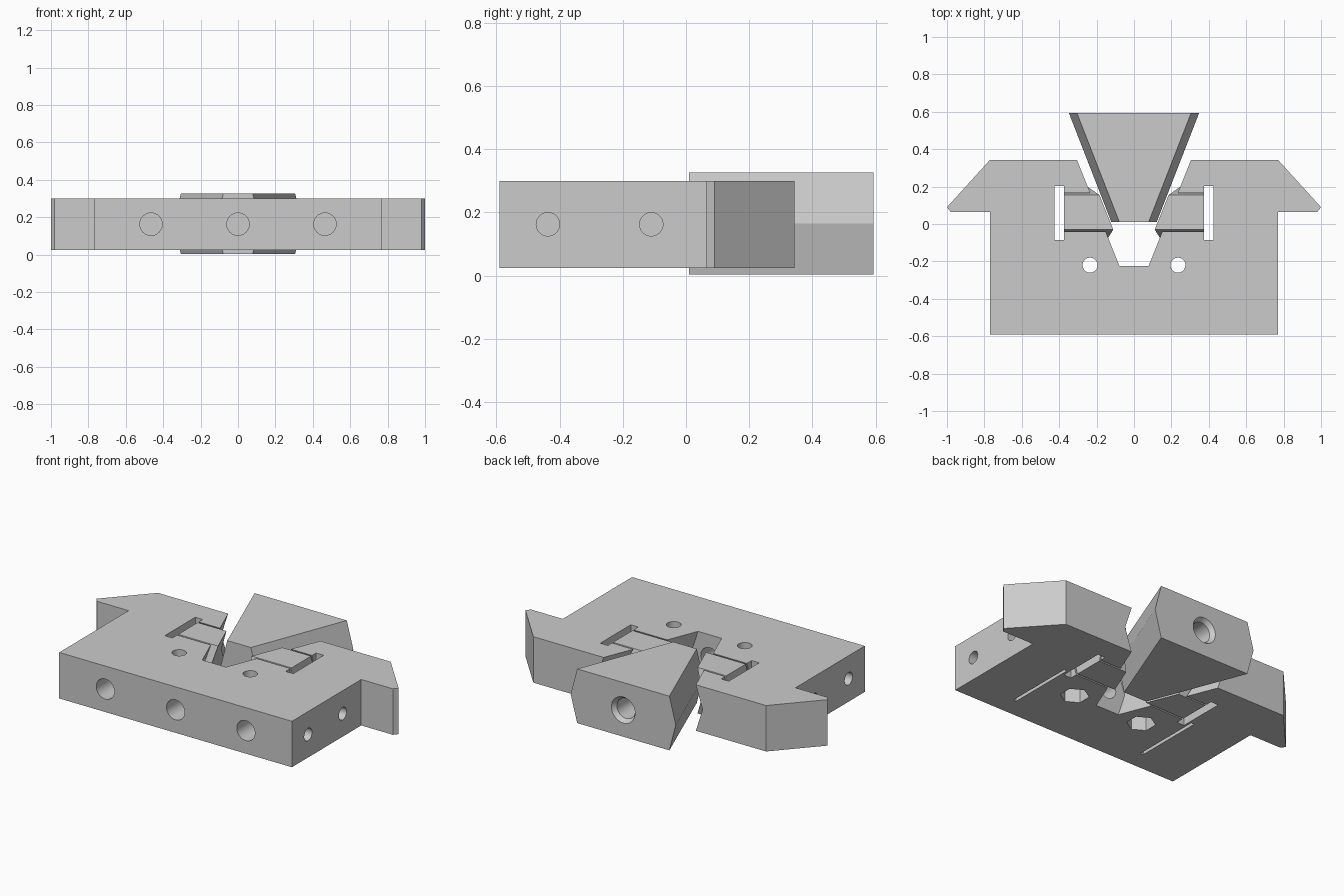
import bpy, bmesh, math
from mathutils import Matrix, Vector

cube = bpy.data.objects.get("Cube")
if cube:
    bpy.data.objects.remove(cube, do_unlink=True)

grey = bpy.data.materials.new("light grey")
grey.use_nodes = True
grey.diffuse_color = (0.6, 0.6, 0.6, 1)
grey.node_tree.nodes["Principled BSDF"].inputs["Base Color"].default_value = (0.6, 0.6, 0.6, 1)

BOTTOM, TOP = 0.025, 0.30
MID = (BOTTOM + TOP) / 2


def finish(name, bm):
    bmesh.ops.recalc_face_normals(bm, faces=bm.faces)
    mesh = bpy.data.meshes.new(name)
    bm.to_mesh(mesh)
    bm.free()
    mesh.materials.append(grey)
    obj = bpy.data.objects.new(name, mesh)
    bpy.context.collection.objects.link(obj)
    return obj


def loft(name, ring_a, ring_b, crease=None):
    """Join two matching rings; crease splits the second cap between two corners."""
    bm = bmesh.new()
    a = [bm.verts.new(p) for p in ring_a]
    b = [bm.verts.new(p) for p in ring_b]
    n = len(a)
    for i in range(n):
        j = (i + 1) % n
        bm.faces.new((a[i], a[j], b[j], b[i]))
    bm.faces.new(a)
    if crease:
        lo, hi = crease
        bm.faces.new(b[lo:hi + 1])
        bm.faces.new(b[hi:] + b[:lo + 1])
    else:
        bm.faces.new(b)
    return finish(name, bm)


def cylinder(start, end, radius, end_radius=None, sides=40):
    start, end = Vector(start), Vector(end)
    axis = end - start
    turn = Vector((0, 0, 1)).rotation_difference(axis).to_matrix().to_4x4()
    bm = bmesh.new()
    bmesh.ops.create_cone(bm, cap_ends=True, segments=sides, radius1=radius,
                          radius2=end_radius or radius, depth=axis.length,
                          matrix=Matrix.Translation((start + end) / 2) @ turn)
    return finish("cutter", bm)


def box(x, y, z):
    ring = [(x[0], y[0]), (x[1], y[0]), (x[1], y[1]), (x[0], y[1])]
    return loft("cutter", [(*p, z[0]) for p in ring], [(*p, z[1]) for p in ring])


def cut(target, cutter):
    cutter.hide_render = True
    mod = target.modifiers.new("cut", 'BOOLEAN')
    mod.operation, mod.solver, mod.object = 'DIFFERENCE', 'EXACT', cutter
    bpy.context.view_layer.objects.active = target
    bpy.ops.object.modifier_apply(modifier=mod.name)
    bpy.data.objects.remove(cutter, do_unlink=True)


def hexagon(half, bulge, low, high):
    """Six (across, z) corners, widest at mid height."""
    mid = (low + high) / 2
    return [(-half, low), (half, low), (half + bulge, mid),
            (half, high), (-half, high), (-half - bulge, mid)]


def taper(name, y0, half0, y1, half1, bulge, low, high):
    return loft(name, [(x, y0, z) for x, z in hexagon(half0, bulge, low, high)],
                [(x, y1, z) for x, z in hexagon(half1, bulge, low, high)])


# Body plate with angled wings
right = [(0.77, -0.59), (0.77, 0.065), (0.98, 0.065), (1.0, 0.09), (0.77, 0.343)]
outline = right + [(-x, y) for x, y in reversed(right)]
body = loft("body_plate", [(*p, BOTTOM) for p in outline], [(*p, TOP) for p in outline])

# Tapered notch with grooved walls
cut(body, taper("cutter", -0.225, 0.078, 0.4, 0.328, 0.045, BOTTOM, TOP))


# Sliding jaw channels: hexagonal section in y and z
def jaw_section(clearance):
    return [(y + 0.0625, z) for y, z in
            hexagon(0.0925 + clearance, 0.044, BOTTOM, TOP)]


def extended_section():
    # Same slopes, carried slightly past both plate faces
    return [(y - math.copysign(0.0032, y - 0.0625) if abs(z - MID) > 0.1 else y,
             z + (0.01 if z > MID + 0.1 else -0.01 if z < MID - 0.1 else 0))
            for y, z in jaw_section(0.01)]


for side in (-1, 1):
    cut(body, loft("cutter", [(side * 0.39, y, z) for y, z in extended_section()],
                   [(side * 0.05, y, z) for y, z in extended_section()]))
    # Cross slot behind the jaw
    cut(body, box(sorted((side * 0.375, side * 0.425)), (-0.085, 0.203), (-0.1, 0.5)))
    # Vertical screw hole with a nut pocket underneath
    cut(body, cylinder((side * 0.235, -0.22, -0.1), (side * 0.235, -0.22, 0.5), 0.04))
    cut(body, cylinder((side * 0.235, -0.22, -0.1), (side * 0.235, -0.22, 0.11), 0.08, sides=6))
    # Front bores, side bores and underside slits
    cut(body, cylinder((side * 0.465, -0.7, MID), (side * 0.465, -0.25, MID), 0.06))
    for y in (-0.437, -0.11):
        cut(body, cylinder((side * 0.9, y, MID), (side * 0.56, y, MID), 0.037))
    cut(body, box(sorted((side * 0.44, side * 0.46)), (-0.47, -0.04), (-0.1, 0.06)))

    # Jaw with a creased, slanted front that faces the wedge
    section = jaw_section(0)
    front = [(side * (0.123 + 0.4 * y + 0.045 * (1 - abs(z - MID) / (MID - BOTTOM))), y, z)
             for y, z in section]
    loft("left_jaw" if side > 0 else "right_jaw",
         [(side * 0.375, y, z) for y, z in section], front, crease=(2, 5))

# Centre bore into the notch
cut(body, cylinder((0, -0.7, MID), (0, -0.15, MID), 0.06))

# Clamping wedge with a countersunk blind bore
wedge = taper("wedge", 0.01, 0.078, 0.593, 0.305, 0.043, 0.003, 0.327)
cut(wedge, cylinder((0, 0.7, MID), (0, 0.15, MID), 0.06))
cut(wedge, cylinder((0, 0.61, MID), (0, 0.56, MID), 0.09, 0.055))

# Smooth bores, crisp edges
for obj in (body, wedge):
    bpy.ops.object.select_all(action='DESELECT')
    obj.select_set(True)
    bpy.context.view_layer.objects.active = obj
    bpy.ops.object.shade_smooth_by_angle(angle=math.radians(25))
